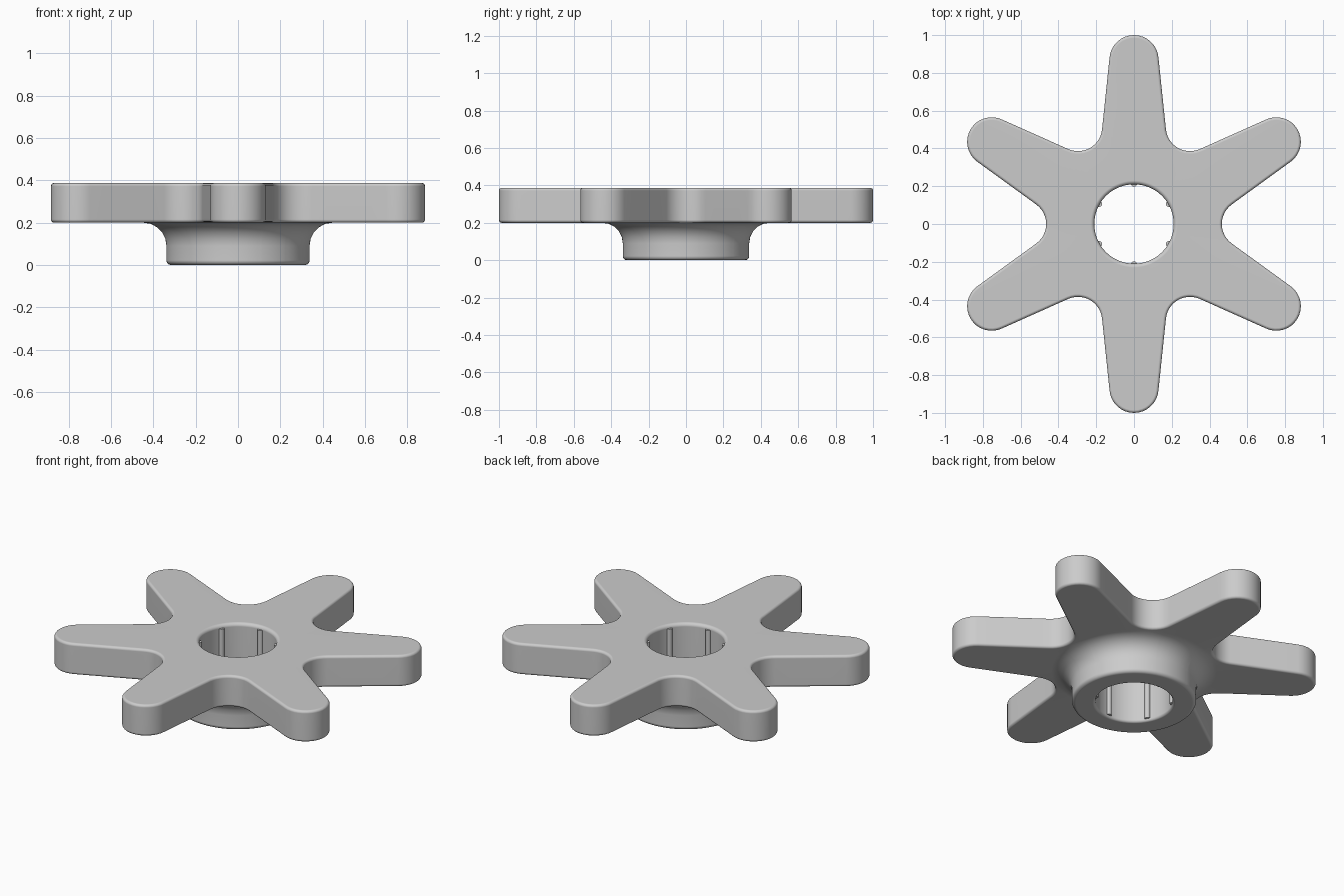
import bpy, bmesh
from math import sin, cos, pi, atan2, radians, hypot

cube = bpy.data.objects.get("Cube")
if cube:
    bpy.data.objects.remove(cube, do_unlink=True)

grey = bpy.data.materials.new("plain grey")
grey.use_nodes = True
colour = (0.6, 0.6, 0.6, 1)
grey.diffuse_color = colour
grey.node_tree.nodes["Principled BSDF"].inputs["Base Color"].default_value = colour

ARMS = 6
TAPER = radians(5.9)      # lean of the arm sides
TIP, TIP_R = 0.87, 0.13   # arm tip arc: distance from centre and radius
DIP, DIP_R = 0.593, 0.128 # valley arc between arms
LOW, HIGH = 0.2, 0.387    # star plate
BORE, HUB, FLARE = 0.21, 0.338, 0.448
EDGE, STEPS = 0.015, 5


def spread(a, b, n):
    return [a + (b - a) * i / n for i in range(n + 1)]


def star_outline(inset):
    """Rounded star, counter-clockwise, moved inwards by inset."""
    tip_r, dip_r = TIP_R - inset, DIP_R + inset
    step = pi / ARMS
    points = []
    for k in range(ARMS):
        turn = pi / 2 + 2 * step * k
        # arm along local +x: tip arc, straight side, then valley arc
        arc = [(TIP + tip_r * cos(t), tip_r * sin(t))
               for t in spread(TAPER - pi / 2, pi / 2 - TAPER, 16)]
        cx, cy = DIP * cos(step), DIP * sin(step)
        start = -pi / 2 - TAPER
        end = 2 * (step + pi) - start - 2 * pi - 2 * pi
        dip = [(cx + dip_r * cos(t), cy + dip_r * sin(t))
               for t in spread(start, end, 12)]
        # the side leans outwards towards the hub
        (ax, ay), (bx, by) = arc[-1], dip[0]
        side = [(ax + (bx - ax) * t, ay + (by - ay) * t) for t in spread(0, 1, 5)]
        (ax, ay) = dip[-1]
        nx, ny = arc[0]
        c, s = cos(2 * step), sin(2 * step)
        bx, by = nx * c - ny * s, nx * s + ny * c
        back = [(ax + (bx - ax) * t, ay + (by - ay) * t) for t in spread(0, 1, 5)]
        c, s = cos(turn), sin(turn)
        for x, y in arc + side[1:-1] + dip + back[1:-1]:
            points.append((x * c - y * s, x * s + y * c))
    return points


angles = [atan2(y, x) for x, y in star_outline(0)]


def circle(r, z):
    return [(r * cos(a), r * sin(a), z) for a in angles]


def star(inset, z):
    return [(x, y, z) for x, y in star_outline(inset)]


def quarter(r0, z0, radius, a, b):
    """Points of a rounding in the radius/height plane, angles in degrees."""
    return [(r0 + radius * cos(t), z0 + radius * sin(t))
            for t in spread(radians(a), radians(b), STEPS)]


# Cross-section rings: bore, rounded rim, star plate, flared hub
rings = [circle(r, z) for r, z in quarter(BORE + EDGE, EDGE, EDGE, 270, 180)]
rings += [circle(r, z) for r, z in quarter(BORE + 0.02, HIGH - 0.02, 0.02, 180, 90)]
rings += [star(EDGE - r, z) for r, z in quarter(0, HIGH - EDGE, EDGE, 90, 0)]
rings += [star(EDGE - r, z) for r, z in quarter(0, LOW + EDGE, EDGE, 0, -90)]
flare = FLARE - HUB
rings += [circle(r, z) for r, z in quarter(FLARE, LOW - flare, flare, 90, 180)]
rings += [circle(r, z) for r, z in quarter(HUB - 0.022, 0.022, 0.022, 0, -90)]


def finish(bm, name):
    bmesh.ops.recalc_face_normals(bm, faces=bm.faces)
    mesh = bpy.data.meshes.new(name)
    bm.to_mesh(mesh)
    bm.free()
    mesh.materials.append(grey)
    ob = bpy.data.objects.new(name, mesh)
    bpy.context.collection.objects.link(ob)
    bpy.ops.object.select_all(action='DESELECT')
    ob.select_set(True)
    bpy.context.view_layer.objects.active = ob
    bpy.ops.object.shade_smooth_by_angle(angle=radians(35))
    return ob


bm = bmesh.new()
loops = [[bm.verts.new(p) for p in ring] for ring in rings]
count = len(angles)
for i, a in enumerate(loops):
    b = loops[(i + 1) % len(loops)]
    for j in range(count):
        k = (j + 1) % count
        bm.faces.new((a[j], a[k], b[k], b[j]))
body = finish(bm, "star_wheel_with_hub")
weighted = body.modifiers.new("flat face normals", 'WEIGHTED_NORMAL')
weighted.keep_sharp = True

# Slim round ribs along the bore, one in line with each arm
bm = bmesh.new()
bottom, top = 0.015, HIGH - 0.02
for k in range(ARMS):
    a = pi / 2 + 2 * pi * k / ARMS
    made = bmesh.ops.create_cone(bm, cap_ends=True, segments=20, radius1=0.016,
                                 radius2=0.016, depth=top - bottom)
    bmesh.ops.translate(bm, verts=made["verts"],
                        vec=(0.213 * cos(a), 0.213 * sin(a), (top + bottom) / 2))
finish(bm, "bore_ribs")
